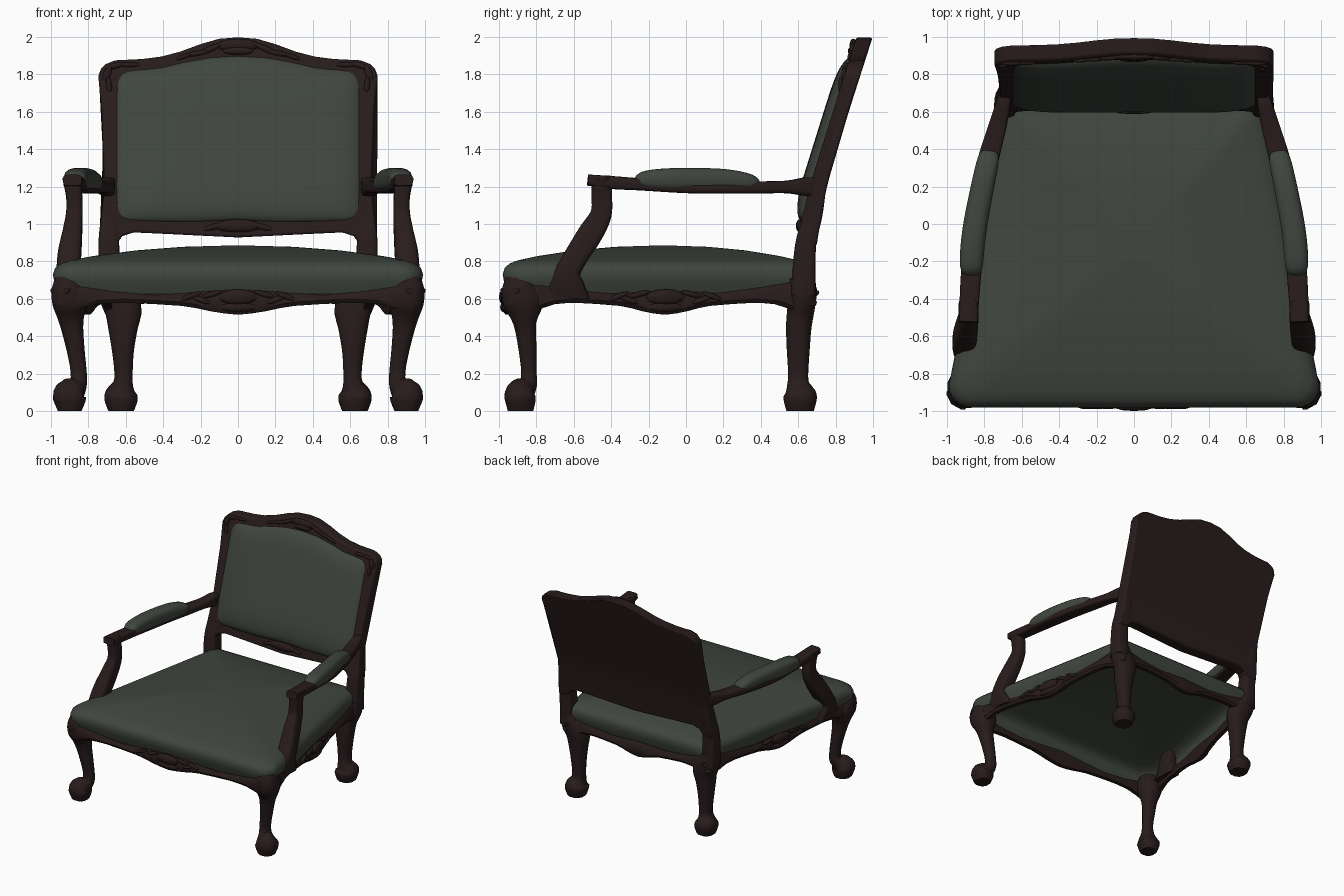
import bpy, bmesh, math
from mathutils import Vector, Matrix

if "Cube" in bpy.data.objects:
    bpy.data.objects.remove(bpy.data.objects["Cube"])


def material(name, rgb):
    m = bpy.data.materials.new(name)
    m.diffuse_color = (*rgb, 1)
    m.use_nodes = True
    m.node_tree.nodes["Principled BSDF"].inputs["Base Color"].default_value = m.diffuse_color
    return m


WOOD = material("dark wood", (0.022, 0.0115, 0.0115))
CLOTH = material("green upholstery", (0.051, 0.061, 0.050))


def finish(name, bm, mat, mirror=False, angle=40):
    bmesh.ops.recalc_face_normals(bm, faces=bm.faces)
    me = bpy.data.meshes.new(name)
    bm.to_mesh(me)
    bm.free()
    me.materials.append(mat)
    ob = bpy.data.objects.new(name, me)
    bpy.context.collection.objects.link(ob)
    bpy.ops.object.select_all(action='DESELECT')
    ob.select_set(True)
    bpy.context.view_layer.objects.active = ob
    bpy.ops.object.shade_smooth_by_angle(angle=math.radians(angle))
    if mirror:
        ob.modifiers.new("mirror", 'MIRROR')
    return ob


def interp(pts, t):
    # linear lookup in a short list of (t, value)
    if t <= pts[0][0]:
        return pts[0][1]
    for (a, va), (b, vb) in zip(pts, pts[1:]):
        if t <= b:
            return va + (vb - va) * (t - a) / (b - a)
    return pts[-1][1]


def spline(pts, n=4):
    # Catmull-Rom through tuples of any length
    p = [pts[0]] + list(pts) + [pts[-1]]
    out = []
    for i in range(1, len(p) - 2):
        for k in range(n):
            t = k / n
            out.append([0.5 * (2 * b + (c - a) * t + (2 * a - 5 * b + 4 * c - d) * t * t
                               + (3 * b - a - 3 * c + d) * t ** 3)
                        for a, b, c, d in zip(p[i - 1], p[i], p[i + 1], p[i + 2])])
    return out + [list(pts[-1])]


def loft(bm, rings, open_start=False):
    vs = [[bm.verts.new(c) for c in r] for r in rings]
    n = len(vs[0])
    for a, b in zip(vs, vs[1:]):
        for i in range(n):
            bm.faces.new((a[i], a[(i + 1) % n], b[(i + 1) % n], b[i]))
    if not open_start:
        bm.faces.new(vs[0])
    bm.faces.new(vs[-1][::-1])


def tube(name, pts, mat, power=1.0, n=16, steps=4):
    # mirrored limb: points are x, y, z, width, depth
    path = spline(pts, steps)
    rings = []
    for i, p in enumerate(path):
        c = Vector(p[:3])
        t = (Vector(path[min(i + 1, len(path) - 1)][:3]) - Vector(path[max(i - 1, 0)][:3])).normalized()
        side = Vector((1, 0, 0))
        side = (side - t * side.dot(t)).normalized()
        up = t.cross(side)
        ring = []
        for k in range(n):
            a = 2 * math.pi * (k + 0.5) / n
            ca, sa = math.cos(a), math.sin(a)
            ring.append(c + side * (p[3] / 2 * math.copysign(abs(ca) ** power, ca))
                        + up * (p[4] / 2 * math.copysign(abs(sa) ** power, sa)))
        rings.append(ring)
    bm = bmesh.new()
    loft(bm, rings)
    return finish(name, bm, mat, True, 50)


def carving(name, blobs, facing=(0, -1), mirror=True):
    # leaves: (centre, half-length, half-height, half-thickness, tilt in degrees)
    f = math.atan2(facing[1], facing[0]) + math.pi / 2
    bm = bmesh.new()
    for c, l, h, d, tilt in blobs:
        m = (Matrix.Translation(c) @ Matrix.Rotation(f, 4, 'Z')
             @ Matrix.Rotation(math.radians(-tilt), 4, 'Y') @ Matrix.Diagonal((l, d, h, 1)))
        bmesh.ops.create_uvsphere(bm, u_segments=10, v_segments=6, radius=1, matrix=m)
    return finish(name, bm, WOOD, mirror, 50)


# seat cushion: rounded trapezoid outline lofted up to a soft crown, hollow below
outline = []
for cx, cy, r, a0 in ((.875, -.865, .115, -90), (.635, .605, .07, 0), (-.635, .605, .07, 90), (-.875, -.865, .115, 180)):
    for k in range(7):
        a = math.radians(a0 + k * 15)
        outline.append((cx + r * math.cos(a), cy + r * math.sin(a)))
dense = []
for (x0, y0), (x1, y1) in zip(outline, outline[1:] + outline[:1]):
    m = max(1, int(math.hypot(x1 - x0, y1 - y0) / .2))
    dense += [(x0 + (x1 - x0) * k / m, y0 + (y1 - y0) * k / m) for k in range(m)]
levels = ((.965, .625), (.975, .65), (.992, .69), (1, .73), (.988, .765), (.955, .79), (.90, .807),
          (.78, .829), (.55, .859), (.3, .878), (.08, .884))
bm = bmesh.new()
loft(bm, [[(x * s, -.12 + (y + .12) * s, z) for x, y in dense] for s, z in levels], True)
finish("seat_cushion", bm, CLOTH, angle=60)


# scalloped seat rails
def rail(name, a, b, top, bottom, out, mirror):
    a, b, out = Vector(a), Vector(b), Vector(out).normalized()
    rings = []
    for i in range(25):
        t = i / 24
        c, u = a.lerp(b, t), abs(2 * t - 1)
        zt, zb = interp(top, u), interp(bottom, u)
        sec = ((-.035, zb), (.0, zb), (.015, zb + .02), (.012, zt - .03), (-.01, zt), (-.035, zt))
        rings.append([(c.x + out.x * o, c.y + out.y * o, z) for o, z in sec])
    bm = bmesh.new()
    loft(bm, rings)
    finish(name, bm, WOOD, mirror)


bottom = ((0, .515), (.12, .525), (.3, .56), (.5, .572), (.7, .58), (.85, .57), (1, .53))
rail("front_rail", (-.9, -.965), (.9, -.965), ((0, .655), (.25, .635), (.5, .62), (.75, .64), (1, .69)),
     bottom, (0, -1), False)
rail("side_rail", (.955, -.82), (.70, .60), ((0, .645), (.4, .63), (.7, .66), (1, .71)), bottom, (1, .18), True)
rail("back_rail", (-.63, .665), (.63, .665), ((0, .645), (.4, .63), (.7, .65), (1, .70)), bottom, (0, 1), False)

# curved legs
tube("front_leg", [(.905, -.885, .71, .15, .16), (.905, -.888, .64, .19, .20), (.898, -.868, .56, .18, .21),
                   (.89, -.862, .47, .13, .125), (.87, -.848, .34, .10, .10), (.852, -.84, .21, .088, .085),
                   (.856, -.845, .145, .10, .10), (.885, -.875, .11, .145, .145), (.90, -.887, .085, .18, .17),
                   (.90, -.885, .05, .172, .165), (.90, -.885, 0, .13, .14)], WOOD, .8, 12, 3)
tube("back_leg", [(.685, .62, .72, .13, .14), (.66, .625, .63, .18, .15), (.615, .615, .55, .205, .15),
                  (.615, .603, .45, .165, .14), (.615, .60, .32, .12, .125), (.612, .60, .20, .10, .11),
                  (.615, .60, .145, .11, .12), (.622, .606, .11, .15, .15), (.625, .61, .085, .18, .182),
                  (.625, .61, .05, .178, .178), (.625, .61, 0, .14, .15)], WOOD, .8, 12, 3)

# raked back: front and rear depth by height, half width by height
FRONT = ((.6, .57), (.8, .575), (.9, .59), (1.2, .66), (1.6, .785), (2, .91))
REAR = ((.6, .69), (.8, .69), (.9, .70), (1.2, .752), (1.6, .87), (2, .998))
WIDTH = ((.8, .745), (.95, .74), (1.2, .714), (1.6, .728), (1.8, .748), (2, .748))
TOP = ((0, 1.998), (.1, 1.99), (.2, 1.96), (.3, 1.922), (.4, 1.895), (.5, 1.882), (.64, 1.875),
       (.69, 1.855), (.715, 1.83), (.73, 1.79))
BASE = ((0, .928), (.2, .938), (.4, .948), (.55, .955), (.61, .935), (.64, .89), (.73, .88))

tube("back_stile", [(.69, .628, .62, .11, .13), (.69, .633, .8, .115, .12), (.69, .645, .92, .11, .11),
                    (.68, .68, 1.05, .10, .10), (.675, .705, 1.2, .07, .09)], WOOD, .4)

xs = [.2 * k / 4 for k in range(5)] + [.25, .3, .35, .4, .45, .5, .55, .59, .61, .625, .64, .665, .69, .705, .715, .73]
xs = [-x for x in xs[:0:-1]] + xs
bm = bmesh.new()
rows = 14
rings = []
for x in xs:
    col = []
    for j in range(rows + 1):
        b, t = interp(BASE, abs(x)), interp(TOP, abs(x))
        z = b + (t - b) * j / rows
        col.append((x * interp(WIDTH, z) / .73, z))
    rings.append([(px, interp(FRONT, z), z) for px, z in col] + [(px, interp(REAR, z), z) for px, z in col[::-1]])
loft(bm, rings)
ob = finish("back_frame", bm, WOOD, angle=35)
bev = ob.modifiers.new("soft edge", 'BEVEL')
bev.width, bev.segments, bev.limit_method, bev.angle_limit = .012, 2, 'ANGLE', math.radians(50)

# padded back cushion
CT = ((0, 1.90), (.15, 1.892), (.3, 1.865), (.42, 1.835), (.55, 1.825), (.61, 1.815), (.635, 1.79), (.652, 1.74))
CB = ((0, 1.02), (.12, 1.015), (.2, 1.01), (.45, 1.012), (.6, 1.02), (.632, 1.04), (.652, 1.09))
cols = [-.652 + 1.304 * (1 - math.cos(math.pi * i / 28)) / 2 for i in range(29)]
bm = bmesh.new()
grid = []
for x in cols:
    line = []
    for j in range(25):
        v = (1 - math.cos(math.pi * j / 24)) / 2
        b, t = interp(CB, abs(x)), interp(CT, abs(x))
        z = b + (t - b) * v
        bulge = max(0, (1 - abs(x / .652) ** 7) * (1 - abs(2 * v - 1) ** 7))
        line.append(bm.verts.new((x, interp(FRONT, z) + .006 - .055 * bulge ** .7, z)))
    grid.append(line)
for a, b in zip(grid, grid[1:]):
    for j in range(24):
        bm.faces.new((a[j], b[j], b[j + 1], a[j + 1]))
finish("back_cushion", bm, CLOTH, angle=60)
bpy.context.object.modifiers.new("thickness", 'SOLIDIFY').thickness = .02

# arms: rail, post and pad
tube("arm_rail", [(.685, .705, 1.20, .06, .09), (.70, .64, 1.20, .08, .10), (.725, .54, 1.198, .095, .068),
                  (.77, .38, 1.195, .11, .065), (.815, .2, 1.19, .115, .055), (.85, 0, 1.192, .115, .055),
                  (.87, -.25, 1.212, .11, .065), (.88, -.40, 1.222, .105, .07), (.885, -.525, 1.235, .10, .06)],
     WOOD, .45)
tube("arm_post", [(.89, -.455, 1.25, .10, .11), (.876, -.45, 1.15, .088, .11), (.875, -.455, 1.05, .09, .115),
                  (.885, -.51, .95, .105, .135), (.90, -.58, .84, .125, .13), (.908, -.63, .75, .125, .135),
                  (.908, -.64, .69, .115, .19), (.90, -.645, .61, .09, .26)], WOOD, .5)
tube("arm_pad", [(.768, .385, 1.205, .08, .04), (.78, .34, 1.222, .115, .09), (.81, .2, 1.234, .125, .122),
                 (.848, 0, 1.238, .13, .125), (.865, -.14, 1.238, .13, .115), (.87, -.23, 1.235, .12, .09),
                 (.872, -.27, 1.225, .08, .04)], CLOTH, .7)


# carved ornaments
def on_back(x, z, l, h, d, tilt):
    return ((x, interp(FRONT, z) - .002, z), l, h, d, tilt)


carving("crest_carving", [on_back(0, 1.955, .12, .036, .02, 0), on_back(0, 1.925, .09, .022, .02, 0),
                          on_back(.15, 1.935, .075, .016, .014, -25), on_back(.22, 1.912, .06, .014, .013, -10),
                          on_back(.29, 1.895, .05, .012, .012, -20)])
carving("corner_carving", [on_back(.70, 1.80, .05, .02, .014, -70), on_back(.69, 1.74, .05, .016, .013, -95),
                           on_back(.66, 1.845, .06, .016, .014, -15), on_back(.58, 1.852, .06, .013, .012, 0)])
carving("lower_back_carving", [on_back(0, .99, .13, .036, .022, 0), on_back(.13, .985, .06, .016, .012, -15)])


def rail_leaves(x, y, dx, dy):
    # central cartouche with scrolls trailing to both sides along direction dx, dy
    blobs = [((x, y, .61), .11, .042, .024, 0), ((x, y, .555), .10, .026, .018, 0)]
    for s in (-1, 1):
        for off, z, tilt in ((.14, .625, -15), (.2, .595, 20), (.25, .615, -20)):
            blobs.append(((x + dx * off * s, y + dy * off * s, z), .06, .015, .014, tilt * s))
    return blobs


carving("front_rail_carving", rail_leaves(0, -.976, 1, 0), mirror=False)
carving("side_rail_carving", rail_leaves(.84, -.11, -.175, .985), (.985, .175))


# shell fans on the knees
def shell(x, y, fx, fy, s):
    blobs = []
    for a in (-60, -30, 0, 30, 60):
        r = math.radians(a)
        blobs.append(((x - fy * math.sin(r) * .035 * s, y + fx * math.sin(r) * .035 * s, .605 + .05 * s * math.cos(r)),
                      .05 * s, .02 * s, .024, 90 - a))
    blobs.append(((x, y, .58), .05 * s, .04 * s, .028, 0))
    return blobs


carving("front_knee_shell", shell(.95, -.94, .7071, -.7071, .95), (.7071, -.7071))
carving("back_knee_shell", shell(.69, .668, .7071, .7071, .75), (.7071, .7071))
